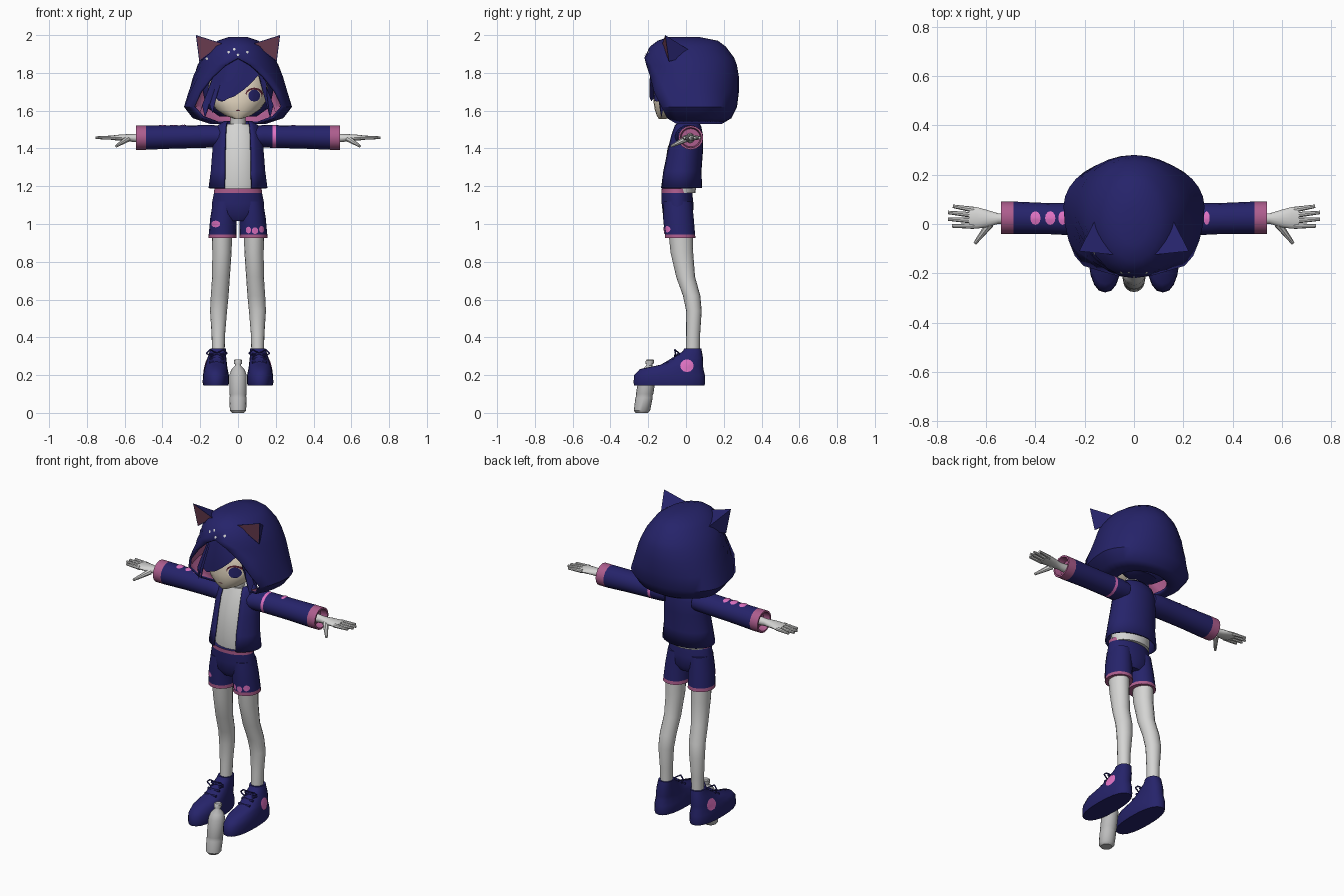
import bpy, bmesh, math
from mathutils import Vector
from mathutils.bvhtree import BVHTree

cube = bpy.data.objects.get("Cube")
if cube:
    bpy.data.objects.remove(cube, do_unlink=True)


def colour(name, r, g, b):
    m = bpy.data.materials.new(name)
    m.use_nodes = True
    m.diffuse_color = (r, g, b, 1)
    node = next(n for n in m.node_tree.nodes if n.type == 'BSDF_PRINCIPLED')
    node.inputs["Base Color"].default_value = (r, g, b, 1)
    return m


NAVY = colour("navy cloth", .019, .017, .145)
PINK = colour("pink trim", .42, .11, .27)
PATCH = colour("bright pink patch", .75, .17, .55)
EAR = colour("dark rose ear", .16, .05, .09)
PALE = colour("pale grey skin", .66, .66, .65)
FACE = colour("cream face", .80, .70, .55)
LASH = colour("dark red lash", .10, .015, .03)
GREY = colour("bottle grey", .50, .50, .50)


def finish(name, bm, mats, rule=None, recalc=True, angle=40):
    if recalc:
        bmesh.ops.recalc_face_normals(bm, faces=bm.faces)
    for f in bm.faces:
        if rule:
            f.material_index = rule(f.calc_center_median())
    me = bpy.data.meshes.new(name)
    bm.to_mesh(me)
    bm.free()
    ob = bpy.data.objects.new(name, me)
    bpy.context.collection.objects.link(ob)
    for m in mats:
        me.materials.append(m)
    bpy.ops.object.select_all(action='DESELECT')
    ob.select_set(True)
    bpy.context.view_layer.objects.active = ob
    bpy.ops.object.shade_smooth_by_angle(angle=math.radians(angle))
    return ob


def loft(name, rings, mats, axis='z', side=1, n=16, power=1, rule=None):
    """Rings are (x, y, z, radius a, radius b), lying across the axis."""
    bm = bmesh.new()
    rows = []
    for x, y, z, a, b in rings:
        row = []
        for i in range(n):
            t = math.tau * i / n
            c = math.copysign(abs(math.cos(t)) ** power, math.cos(t)) * a
            s = math.copysign(abs(math.sin(t)) ** power, math.sin(t)) * b
            p = (x + c, y + s, z) if axis == 'z' else (x, y + c, z + s)
            row.append(bm.verts.new((p[0] * side, p[1], p[2])))
        rows.append(row)
    for lo, hi in zip(rows, rows[1:]):
        for i in range(n):
            j = (i + 1) % n
            bm.faces.new((lo[i], lo[j], hi[j], hi[i]))
    bm.faces.new(rows[0])
    bm.faces.new(rows[-1])
    return finish(name, bm, mats, rule)


def shell(name, rings, mats, thick, cap=False, n=22):
    """Open-fronted shell. Rings are (z, half width, half gap, front y, back y)."""
    bm = bmesh.new()
    rows = []
    for z, w, gap, front, back in rings:
        mid = (front + back) / 2
        t0 = math.asin(gap / w)
        row = []
        for i in range(n + 1):
            t = t0 + (math.tau - 2 * t0) * i / n
            c = math.cos(t)
            y = mid + c / math.cos(t0) * (front - mid) if c > 0 else mid - c * (back - mid)
            row.append(bm.verts.new((w * math.sin(t), y, z)))
        rows.append(row)
    for lo, hi in zip(rows, rows[1:]):
        for i in range(n):
            bm.faces.new((lo[i], lo[i + 1], hi[i + 1], hi[i]))
    if cap:
        bm.faces.new(rows[-1][:-1])
    bmesh.ops.remove_doubles(bm, verts=bm.verts, dist=.0005)
    ob = finish(name, bm, mats, recalc=False)
    mod = ob.modifiers.new("thickness", 'SOLIDIFY')
    mod.thickness = thick
    mod.offset = -1
    mod.material_offset = len(mats) - 1
    return ob


def rod(name, p, q, r1, r2, mat, n=8):
    p, q = Vector(p), Vector(q)
    bm = bmesh.new()
    bmesh.ops.create_cone(bm, cap_ends=True, segments=n, radius1=r1, radius2=r2, depth=(q - p).length)
    turn = Vector((0, 0, 1)).rotation_difference(q - p).to_matrix()
    for v in bm.verts:
        v.co = turn @ v.co + (p + q) / 2
    return finish(name, bm, [mat])


def decal(name, target, centre, direction, ra, rb, mat, lift=.004, n=12):
    """Thin plate laid over a surface by projection."""
    me = target.data
    tree = BVHTree.FromPolygons([v.co for v in me.vertices], [p.vertices[:] for p in me.polygons])
    d = Vector(direction)
    u = Vector((0, 1, 0)) if d.x else Vector((1, 0, 0))
    w = Vector((0, 1, 0)) if d.z else Vector((0, 0, 1))
    bm = bmesh.new()

    def put(a, b):
        start = Vector(centre) + u * a + w * b
        hit = tree.ray_cast(start, d)[0] or tree.find_nearest(start)[0]
        return bm.verts.new(hit - d * lift)

    mid, last = put(0, 0), None
    for k in (.35, .7, 1):
        ring = [put(ra * k * math.cos(math.tau * i / n), rb * k * math.sin(math.tau * i / n)) for i in range(n)]
        for i in range(n):
            j = (i + 1) % n
            bm.faces.new((last[i], ring[i], ring[j], last[j]) if last else (mid, ring[i], ring[j]))
        last = ring
    return finish(name, bm, [mat])


# Hood with pink lining
hood = shell("hood", [
    (1.53, .15, .11, -.05, .19), (1.56, .24, .19, -.10, .24), (1.62, .286, .24, -.13, .27),
    (1.70, .262, .205, -.17, .28), (1.78, .238, .14, -.19, .28), (1.84, .215, .07, -.21, .27),
    (1.88, .195, 0, -.22, .255), (1.94, .152, 0, -.19, .21), (1.97, .11, 0, -.15, .17),
    (1.99, .05, 0, -.09, .07)], [NAVY, PINK], .014, cap=True)
for x, z in ((-.05, 1.91), (.05, 1.91), (0, 1.895), (-.165, 1.875), (-.02, 1.925)):
    decal("hood_stud", hood, (x, -.5, z), (0, 1, 0), .007, .007, PALE)

# Pointed ears with inset fronts
for s, tag in ((1, "left"), (-1, "right")):
    bm = bmesh.new()
    outer, inner, back, tip = [bm.verts.new((x * s, y, z)) for x, y, z in (
        (.205, -.09, 1.86), (.08, -.125, 1.955), (.14, .05, 1.9), (.223, -.11, 2.0))]
    front = bm.faces.new((outer, inner, tip))
    bm.faces.new((inner, back, tip))
    bm.faces.new((back, outer, tip))
    bm.normal_update()
    bmesh.ops.inset_individual(bm, faces=[front], thickness=.008)
    front.material_index = 1
    finish(tag + "_ear", bm, [NAVY, EAR], angle=20)

# Head, neck and hair
face = loft("face", [
    (0, -.125, 1.557, .02, .02), (0, -.09, 1.575, .07, .065), (0, -.06, 1.605, .115, .105),
    (0, -.045, 1.65, .148, .128), (0, -.04, 1.72, .158, .126), (0, -.03, 1.80, .14, .12),
    (0, -.01, 1.86, .08, .08)], [FACE], n=24)
loft("neck", [(0, .0, 1.48, .042, .042), (0, -.02, 1.62, .04, .04)], [PALE])
loft("back_hair", [
    (0, .06, 1.57, .10, .06), (0, .06, 1.62, .17, .11), (0, .06, 1.72, .19, .14),
    (0, .05, 1.83, .16, .13), (0, .03, 1.91, .09, .09)], [NAVY])
bm = bmesh.new()
hem = [(-.207, 1.57), (-.19, 1.63), (-.175, 1.56), (-.15, 1.63), (-.135, 1.585), (-.115, 1.665),
       (-.08, 1.65), (-.05, 1.665), (-.02, 1.675), (.03, 1.71), (.07, 1.745), (.11, 1.79),
       (.135, 1.82), (.148, 1.77), (.155, 1.67), (.17, 1.56), (.188, 1.63), (.205, 1.57)]
cols = []
for x, low in hem:
    col = []
    for k in range(7):
        z = 1.87 + (low - 1.87) * k / 6
        y = -.035 - .16 * math.sqrt(1 - (x / .22) ** 2) * (1 - 3 * (z - 1.7) ** 2)
        col.append(bm.verts.new((x * (1 - .5 * (6 - k) / 6), y, z)))
    cols.append(col)
for a, b in zip(cols, cols[1:]):
    for k in range(6):
        bm.faces.new((a[k], a[k + 1], b[k + 1], b[k]))
finish("swept_fringe", bm, [NAVY], recalc=False)

# Eyes and mouth
for s, tag in ((1, "left"), (-1, "right")):
    decal(tag + "_lash", face, (.086 * s, -.5, 1.69), (0, 1, 0), .046, .032, LASH)
    decal(tag + "_eye_white", face, (.084 * s, -.5, 1.68), (0, 1, 0), .041, .032, FACE, .006)
    decal(tag + "_iris", face, (.086 * s, -.5, 1.68), (0, 1, 0), .032, .032, NAVY, .008)
decal("mouth", face, (0, -.5, 1.602), (0, 1, 0), .012, .003, LASH)

# Shirt and open jacket
loft("shirt", [(0, -.03, 1.165, .115, .08), (0, -.03, 1.25, .118, .09), (0, -.01, 1.40, .112, .088),
               (0, .003, 1.49, .10, .07), (0, .005, 1.53, .07, .055)], [PALE], n=20)
shell("jacket", [(1.19, .157, .075, -.132, .085), (1.28, .145, .07, -.12, .082),
                 (1.39, .136, .07, -.097, .09), (1.47, .132, .068, -.078, .09),
                 (1.52, .11, .065, -.06, .08), (1.545, .075, .06, -.04, .06)], [NAVY], .01)

for s, tag in ((1, "left"), (-1, "right")):
    # Sleeve with cuff, and a band on one side
    sleeve = loft(tag + "_sleeve", [
        (.09, .01, 1.463, .07, .055), (.14, .015, 1.465, .07, .06), (.183, .018, 1.463, .066, .06),
        (.2, .018, 1.463, .066, .06), (.35, .022, 1.46, .063, .061), (.488, .025, 1.457, .066, .064),
        (.54, .025, 1.457, .066, .064), (.54, .025, 1.457, .056, .054), (.50, .025, 1.457, .05, .048)],
        [NAVY, PINK, PATCH], 'x', s,
        rule=lambda c: 1 if abs(c.x) > .488 else 2 if .183 < c.x < .2 else 0)
    for x, r in (((.295, .012),) if s > 0 else ((-.4, .021), (-.34, .021), (-.29, .017))):
        decal(tag + "_sleeve_patch", sleeve, (x, .024, 1.9), (0, 0, -1), r, .028, PATCH)

    # Hand
    loft(tag + "_hand", [(.49, .022, 1.455, .024, .027), (.55, .022, 1.455, .021, .021),
                         (.60, .022, 1.457, .036, .018), (.64, .025, 1.457, .044, .015),
                         (.67, .025, 1.457, .041, .011)], [PALE], 'x', s)
    for y0, y1, reach in ((.058, .072, .735), (.036, .047, .755), (.013, .02, .755), (-.008, -.008, .738)):
        rod(tag + "_finger", (.65 * s, y0, 1.457), (reach * s, y1, 1.457), .012, .007, PALE)
    rod(tag + "_thumb", (.585 * s, -.0, 1.45), (.645 * s, -.078, 1.412), .017, .007, PALE)

    # Shorts leg and bare leg
    short = loft(tag + "_shorts_leg", [
        (.07, -.043, 1.12, .062, .075), (.077, -.04, 1.03, .07, .081), (.082, -.032, .945, .073, .08),
        (.082, -.031, .925, .075, .081), (.082, -.031, .925, .06, .068)], [NAVY, PINK],
        side=s, rule=lambda c: int(c.z < .944))
    for x, z, r in (((.055, .968, .014), (.09, .965, .017), (.125, .972, .014)) if s > 0
                    else ((-.118, 1.0, .024),)):
        decal(tag + "_shorts_patch", short, (x, -.5, z), (0, 1, 0), r, .018, PATCH)
    loft(tag + "_leg", [
        (.085, -.03, .99, .055, .066), (.085, -.022, .85, .051, .06), (.09, -.002, .72, .047, .05),
        (.097, .03, .62, .047, .046), (.103, .042, .54, .045, .041), (.104, .038, .42, .036, .037),
        (.104, .036, .32, .033, .037)], [PALE], side=s)

    # Shoe with laces and side patch
    shoe = loft(tag + "_shoe", [
        (.117, -.088, .145, .066, .186), (.117, -.088, .16, .07, .19), (.117, -.087, .2, .069, .187),
        (.117, -.076, .232, .062, .168), (.115, -.022, .255, .057, .112), (.112, .008, .29, .05, .082),
        (.107, .033, .325, .043, .051), (.105, .036, .342, .041, .045)],
        [NAVY], side=s, n=20, power=.85)
    decal(tag + "_shoe_patch", shoe, (.5 * s, .005, .25), (-s, 0, 0), .036, .034, PATCH)
    for y, z in ((-.10, .268), (-.07, .288), (-.04, .312)):
        rod(tag + "_lace", (.075 * s, y, z), (.15 * s, y, z), .007, .007, NAVY, 6)
    for dx in (-1, 1):
        bow = [(.112, -.035, .315), (.112 + .035 * dx, -.06, .335), (.112 + .055 * dx, -.055, .315),
               (.112 + .03 * dx, -.06, .30), (.112, -.035, .315)]
        for p, q in zip(bow, bow[1:]):
            rod(tag + "_bow", (p[0] * s, p[1], p[2]), (q[0] * s, q[1], q[2]), .004, .004, NAVY, 5)

# Shorts top with waistband
loft("shorts_top", [(0, -.04, 1.015, .07, .06), (0, -.042, 1.05, .135, .08), (0, -.045, 1.11, .138, .084),
                    (0, -.048, 1.165, .127, .081), (0, -.05, 1.187, .125, .08)],
     [NAVY, PINK], n=20, rule=lambda c: int(1.165 < c.z < 1.186))

# Leaning bottle
loft("bottle", [(0, -.235 + .16 * z, z, r, r) for z, r in (
    (0, .032), (.012, .043), (.08, .046), (.09, .043), (.10, .046), (.2, .046), (.228, .036),
    (.25, .016), (.258, .016), (.26, .022), (.278, .022), (.283, .017))], [GREY])
